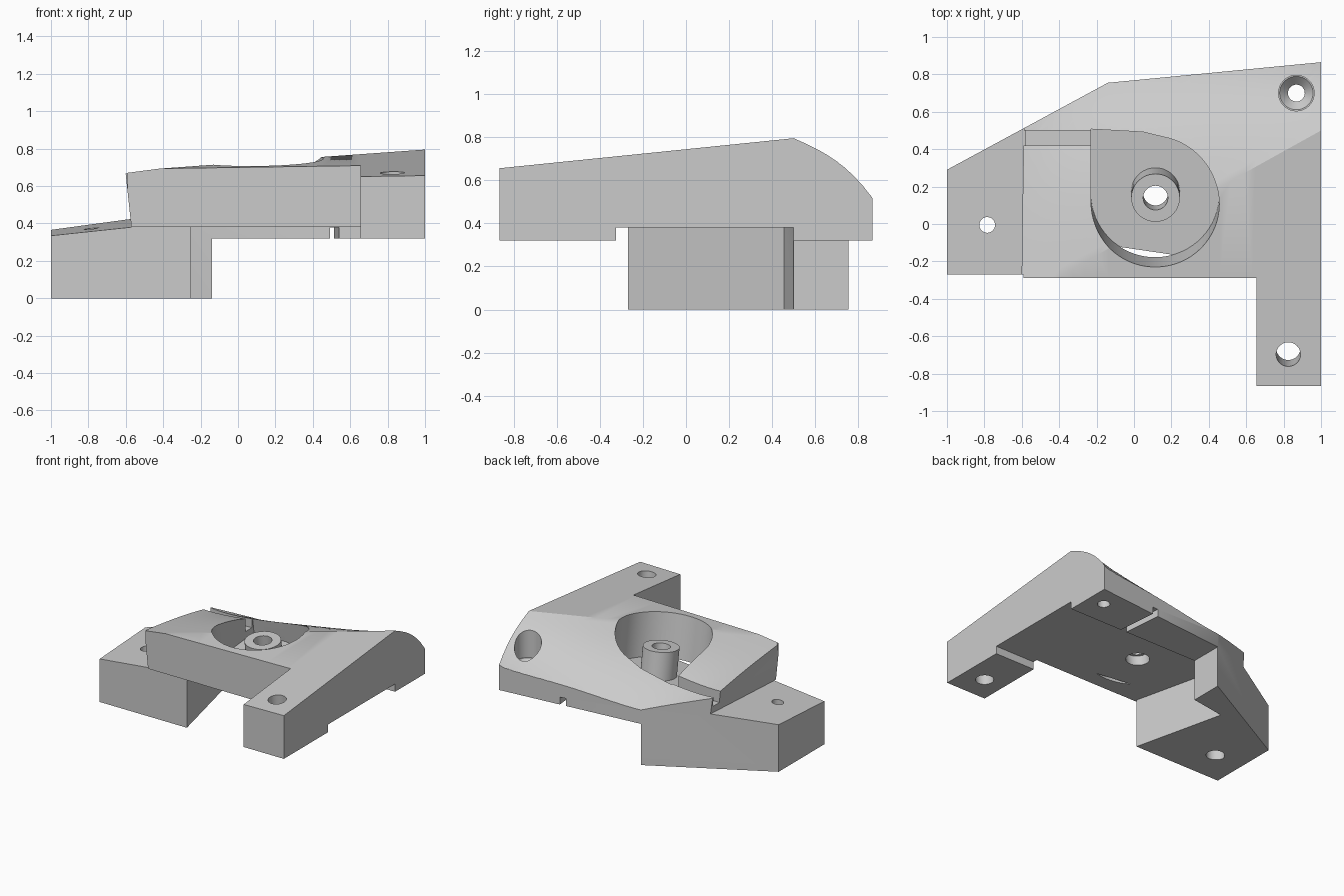
import bpy, bmesh, math
from mathutils import Vector

cube = bpy.data.objects.get("Cube")
if cube:
    bpy.data.objects.remove(cube, do_unlink=True)

grey = bpy.data.materials.new("plain grey")
grey.use_nodes = True
grey.diffuse_color = (0.6, 0.6, 0.6, 1)
grey.node_tree.nodes["Principled BSDF"].inputs["Base Color"].default_value = (0.6, 0.6, 0.6, 1)


def finish(name, bm):
    bmesh.ops.recalc_face_normals(bm, faces=bm.faces[:])
    mesh = bpy.data.meshes.new(name)
    bm.to_mesh(mesh)
    bm.free()
    mesh.materials.append(grey)
    obj = bpy.data.objects.new(name, mesh)
    bpy.context.collection.objects.link(obj)
    return obj


def prism(name, pts, lo, hi, lean=(0, 0), ref=0.6):
    """Solid over a plan outline; lo and hi are heights or height rules."""
    bm = bmesh.new()
    rings = []
    for level in (lo, hi):
        ring = []
        for x, y in pts:
            z = level(x, y) if callable(level) else level
            ring.append(bm.verts.new((x + lean[0] * (z - ref), y + lean[1] * (z - ref), z)))
        rings.append(ring)
    low, high = rings
    bm.faces.new(low)
    bm.faces.new(high)
    n = len(pts)
    for i in range(n):
        j = (i + 1) % n
        bm.faces.new((low[i], low[j], high[j], high[i]))
    return finish(name, bm)


def box(name, x0, x1, y0, y1, z0, z1, **kw):
    return prism(name, [(x0, y0), (x1, y0), (x1, y1), (x0, y1)], z0, z1, **kw)


def arc(cx, cy, r, a0=0, a1=360, n=48):
    steps = n if a1 - a0 == 360 else n + 1
    angles = [math.radians(a0 + (a1 - a0) * i / n) for i in range(steps)]
    return [(cx + r * math.cos(a), cy + r * math.sin(a)) for a in angles]


def rod(name, centre, axis, r, length, r_end=None):
    bm = bmesh.new()
    bmesh.ops.create_cone(bm, cap_ends=True, segments=96, radius1=r,
                          radius2=r if r_end is None else r_end, depth=length)
    turn = Vector((0, 0, 1)).rotation_difference(Vector(axis))
    for v in bm.verts:
        v.co = turn @ v.co + Vector(centre)
    return finish(name, bm)


def combine(body, tool, op='DIFFERENCE'):
    mod = body.modifiers.new("join", 'BOOLEAN')
    mod.operation, mod.solver, mod.object = op, 'EXACT', tool
    bpy.context.view_layer.update()
    dg = bpy.context.evaluated_depsgraph_get()
    mesh = bpy.data.meshes.new_from_object(body.evaluated_get(dg))
    body.modifiers.clear()
    body.data = mesh
    bpy.data.objects.remove(tool, do_unlink=True)


# Main block from the plan outline
body = prism("mounting_bracket", [(-1, -.29), (.655, -.29), (.655, -.865), (1, -.865),
                                  (1, .865), (-.14, .755), (-1, .29)], 0, 1.1)


# Top: flat in front of a slanting crease, bulging down in a curve behind it
def top_height(x, v):
    z = .795 + .0717 * (x - 1)
    if v <= 0:
        return z + .102 * v
    s = min(1, max(0, (x + .59) / 1.59))
    return z - (.11 + .34 * s ** 2.5) * v - (.05 + .7 * s + 1.75 * s ** 7) * v ** 3


bm = bmesh.new()
xs = [-1.3 + .065 * i for i in range(41)]
vs = [-2.6, 0] + [.04 * i for i in range(1, 46)]
grid = [[bm.verts.new((x, .5 + .556 * (x - 1) + v, top_height(x, v))) for v in vs] for x in xs]
for a, b in zip(grid, grid[1:]):
    for i in range(len(vs) - 1):
        for tri in ((a[i], b[i], b[i + 1]), (a[i], b[i + 1], a[i + 1])):
            bm.faces.new(tri)
raised = bmesh.ops.extrude_face_region(bm, geom=bm.faces[:])["geom"]
for v in raised:
    if isinstance(v, bmesh.types.BMVert):
        v.co.z = 2
combine(body, finish("top_cutter", bm))

# Low left foot: sloping top, leaning end wall and stepped front
combine(body, box("foot_top_cutter", -1.4, -.57, -1, 1,
                  lambda x, y: .335 + .105 * (x + 1) + .055 * (y + .27), 1.3,
                  lean=(-.107, 0), ref=.38))
combine(body, box("foot_front_cutter", -1.2, -.1, -.5, -.27, -.3, .381))
combine(body, box("foot_side_cutter", -1.2, -.59, -.5, -.27, -.3, 1))

# Underside clearance, rear and arm feet, skewed cable notch
combine(body, prism("clearance_cutter", [(-.22, -.4), (-.42, .455), (-.14, .5), (1.2, .5),
                                         (1.2, -.325), (.5, -.325), (.5, -.4)], -.4, .38))
combine(body, prism("underside_cutter", [(-.14, .49), (-.14, 1.1), (1.3, 1.1), (1.3, -1.1),
                                         (.3, -1.1), (.3, .4)], -.5, .32))
combine(body, prism("notch_cutter", [(.5, .4), (.55, .4), (.5, .95), (.45, .95)], 0, .378))

# Shallow tilted wheel recess in the outer side
normal = Vector((.986, .166, 0)).normalized()
combine(body, rod("wheel_recess_cutter", Vector((.941, -.1, .06)) + normal * .3, normal, .655, .6))

# Leaning pocket, cable channel and central post
tilt = {"lean": (0, -.16)}
combine(body, prism("pocket_cutter", arc(.113, .13, .343, -180, 82) + [(.05, .492), (-.23, .5)],
                    lambda x, y: .387 + .102 * (y + .115) + .015 * (x - .1), 1.2, **tilt))
combine(body, box("channel_cutter", -.8, -.1, .42, .5, lambda x, y: .475 + .04 * (x + .59), .9))
combine(body, prism("post", arc(.115, .143, .13), .396,
                    lambda x, y: .62 + .102 * (y - .143), **tilt), 'UNION')
combine(body, prism("post_bore_cutter", arc(.115, .143, .066), .1, 1, **tilt))
combine(body, prism("post_socket_cutter", arc(.115, .143, .085), .1, .46, **tilt))

# Set screw passage slanting out of the pocket and grazing the arm
combine(body, rod("set_screw_cutter", (.466, -.345, .424), (.34, -.41, -.12), .046, .71))

# Screw holes: countersunk at the rear, plain in the arm, stepped in the foot
combine(body, prism("rear_counterbore_cutter", arc(.868, .7, .095, n=96), .5, 1.2))
combine(body, rod("rear_countersink_cutter", (.868, .7, .48), (0, 0, 1), .045, .05, r_end=.094))
combine(body, prism("rear_hole_cutter", arc(.868, .7, .045), .1, .6))
combine(body, prism("arm_hole_cutter", arc(.825, -.685, .065), .1, 1, lean=(0, -.1), ref=.55))
combine(body, prism("foot_hole_cutter", arc(-.785, -.005, .042), -.2, .8))
combine(body, prism("foot_socket_cutter", arc(-.755, -.005, .065), -.2, .2))

bpy.ops.object.select_all(action='DESELECT')
body.select_set(True)
bpy.context.view_layer.objects.active = body
bpy.ops.object.shade_smooth_by_angle(angle=math.radians(25))
